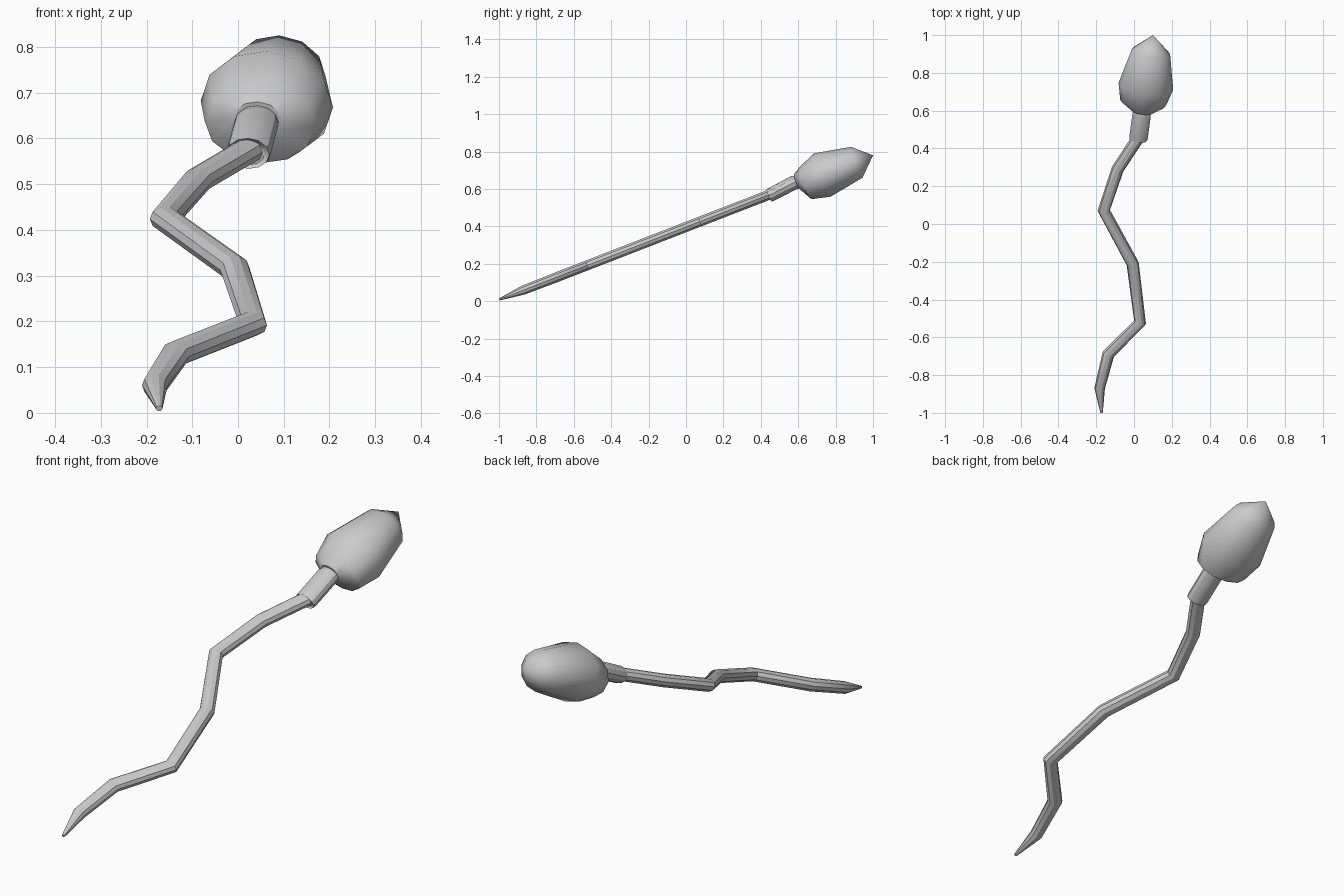
import bpy, bmesh, math
from mathutils import Vector

if "Cube" in bpy.data.objects:
    bpy.data.objects.remove(bpy.data.objects["Cube"])

TILT = Vector((0, -0.36, 0.93)).normalized()   # normal of the sloping plane the model lies in


def loft(name, centers, radii, sides, dirs=None, tip=None, angle=30):
    """Skin elliptical rings (side radius, vertical radius) along a path."""
    pts = [Vector(c) for c in centers]
    bm = bmesh.new()
    rings = []
    for i, (p, (a, b)) in enumerate(zip(pts, radii)):
        if dirs:
            d = Vector(dirs).normalized()
        else:
            d = Vector()
            if i > 0:
                d += (p - pts[i - 1]).normalized()
            if i < len(pts) - 1:
                d += (pts[i + 1] - p).normalized()
            d.normalize()
        side = d.cross(TILT).normalized()
        up = side.cross(d).normalized()
        rings.append([bm.verts.new(p + side * a * math.cos(t) + up * b * math.sin(t))
                      for t in (2 * math.pi * k / sides for k in range(sides))])
    for r, s in zip(rings, rings[1:]):
        for k in range(sides):
            n = (k + 1) % sides
            bm.faces.new((r[k], r[n], s[n], s[k]))
    bm.faces.new(rings[0][::-1])
    if tip:
        apex = bm.verts.new(tip)
        for k in range(sides):
            bm.faces.new((rings[-1][k], rings[-1][(k + 1) % sides], apex))
    else:
        bm.faces.new(rings[-1])
    bmesh.ops.recalc_face_normals(bm, faces=bm.faces)
    mesh = bpy.data.meshes.new(name)
    bm.to_mesh(mesh)
    bm.free()
    obj = bpy.data.objects.new(name, mesh)
    bpy.context.collection.objects.link(obj)
    bpy.ops.object.select_all(action='DESELECT')
    obj.select_set(True)
    bpy.context.view_layer.objects.active = obj
    bpy.ops.object.shade_smooth_by_angle(angle=math.radians(angle))
    return obj


# Wavy tail, tapering to a point
path = [(-0.172, -0.998), (-0.182, -0.87), (-0.136, -0.69), (0.032, -0.52),
        (-0.007, -0.21), (-0.16, 0.072), (-0.087, 0.29), (0.025, 0.46)]
tail = [(x, y, 0.397 + 0.388 * y) for x, y in path]
loft("tail", tail, [(0.007, 0.006)] + [(0.028, 0.026)] + [(0.033, 0.028)] * 6, 10)

# Neck sleeve with a small lip at its open end
loft("neck", [(0.023, 0.452, 0.569), (0.022, 0.445, 0.567), (0.024, 0.458, 0.572),
              (0.04, 0.575, 0.633), (0.043, 0.605, 0.642)],
     [(0.036, 0.029), (0.047, 0.036), (0.049, 0.037), (0.049, 0.038), (0.045, 0.034)],
     12, dirs=(0.02, 0.15, 0.06))

# Egg-shaped head
loft("head", [(0.043, 0.594, 0.64), (0.048, 0.64, 0.632), (0.063, 0.729, 0.675), (0.09, 0.913, 0.743)],
     [(0.055, 0.043), (0.122, 0.092), (0.146, 0.124), (0.102, 0.088)],
     12, dirs=(0.06, 0.4, 0.15), tip=(0.1, 1.0, 0.78), angle=46)
